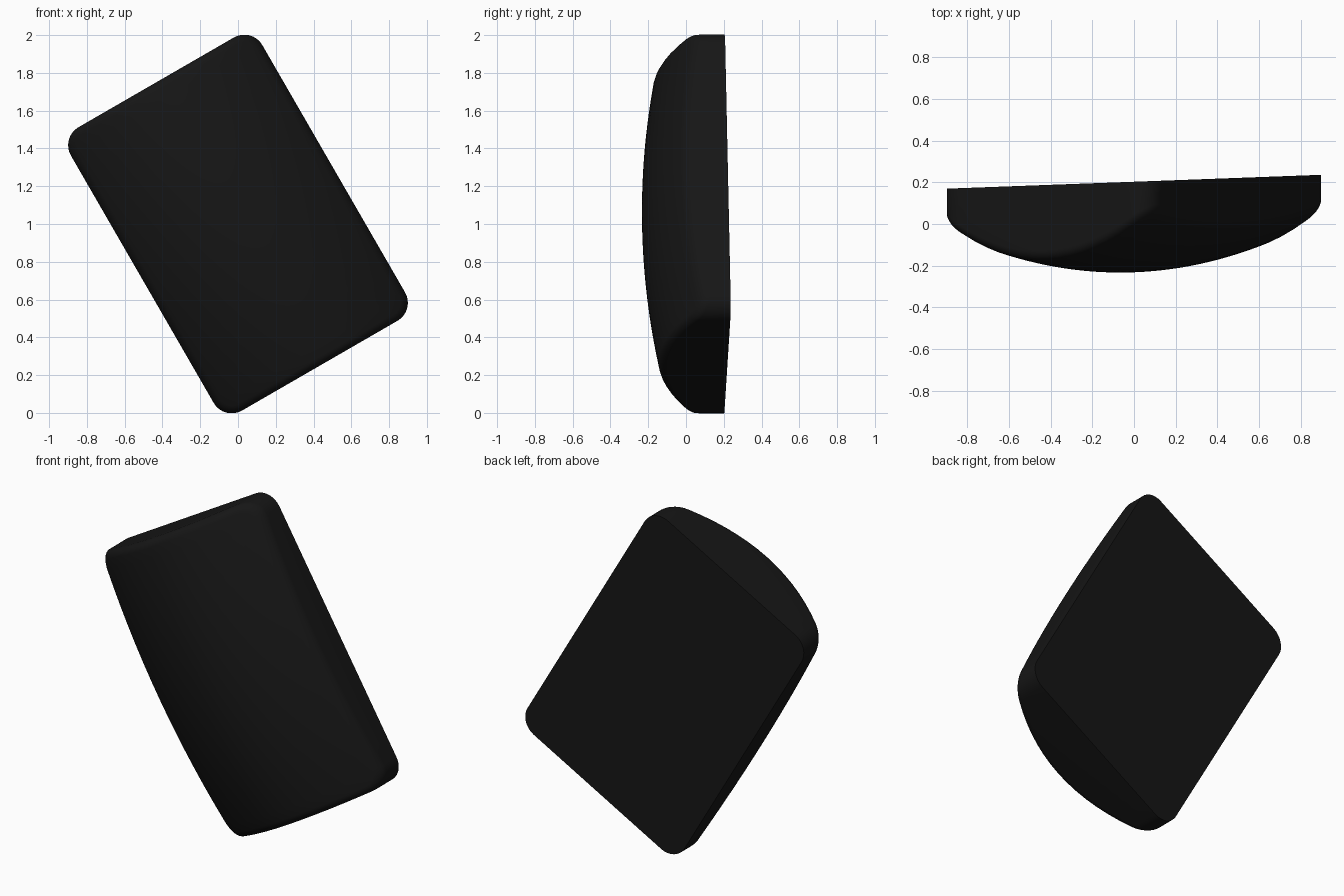
import bpy, bmesh, math

if "Cube" in bpy.data.objects:
    bpy.data.objects.remove(bpy.data.objects["Cube"])

A, B, R = 0.585, 0.866, 0.11      # half width, half height, corner radius
EDGE = 0.04                       # rounding of the front rim
BACK = 0.203                      # flat back plane
TILT = 0.037                      # slight yaw of the slab
ROLL = math.radians(30)           # lean in the front view
N = 8                             # segments per rounded corner
SIDE = 14                         # segments per straight side


def outline(d):
    """Rounded rectangle inset by d."""
    a, b, r = A - R, B - R, R - d
    corners = []
    for k, (sx, sy) in enumerate(((1, 1), (-1, 1), (-1, -1), (1, -1))):
        corners.append([(sx * a + r * math.cos((k + i / N) * math.pi / 2),
                         sy * b + r * math.sin((k + i / N) * math.pi / 2))
                        for i in range(N + 1)])
    pts = []
    for k in range(4):
        pts += corners[k]
        p, q = corners[k][-1], corners[(k + 1) % 4][0]
        pts += [(p[0] + (q[0] - p[0]) * t / SIDE, p[1] + (q[1] - p[1]) * t / SIDE)
                for t in range(1, SIDE)]
    return pts


def dome(u, v):
    return -0.232 + 0.64 * u * u + 0.105 * v * v


def place(u, y, v):
    c, s = math.cos(ROLL), math.sin(ROLL)
    x = u * c - v * s
    return (x, y + TILT * x, 1 + u * s + v * c)


bm = bmesh.new()


def ring(pts, depth):
    return [bm.verts.new(place(u, depth(u, v), v)) for u, v in pts]


# flat back, side wall, rounded rim, then the domed front
rings = [ring(outline(0), lambda u, v: BACK)]
for i in range(7):
    ang = i / 6 * math.pi / 2
    lift = EDGE * (1 - math.sin(ang))
    rings.append(ring(outline(EDGE * (1 - math.cos(ang))),
                      lambda u, v: dome(u, v) + lift))
inner = outline(EDGE)
for i in range(15, 0, -1):
    rings.append(ring([(u * i / 16, v * i / 16) for u, v in inner], dome))

n = len(inner)
for lo, hi in zip(rings, rings[1:]):
    for j in range(n):
        bm.faces.new((lo[j], lo[(j + 1) % n], hi[(j + 1) % n], hi[j]))
tip = bm.verts.new(place(0, dome(0, 0), 0))
for j in range(n):
    bm.faces.new((rings[-1][j], rings[-1][(j + 1) % n], tip))
bm.faces.new(rings[0])
bmesh.ops.recalc_face_normals(bm, faces=bm.faces)

mesh = bpy.data.meshes.new("domed_panel")
bm.to_mesh(mesh)
bm.free()
panel = bpy.data.objects.new("domed_panel", mesh)
bpy.context.collection.objects.link(panel)

mat = bpy.data.materials.new("black")
mat.diffuse_color = (0.008, 0.008, 0.008, 1)
mat.use_nodes = True
mat.node_tree.nodes["Principled BSDF"].inputs["Base Color"].default_value = mat.diffuse_color
mesh.materials.append(mat)

bpy.context.view_layer.objects.active = panel
panel.select_set(True)
bpy.ops.object.shade_smooth_by_angle(angle=math.radians(40))
